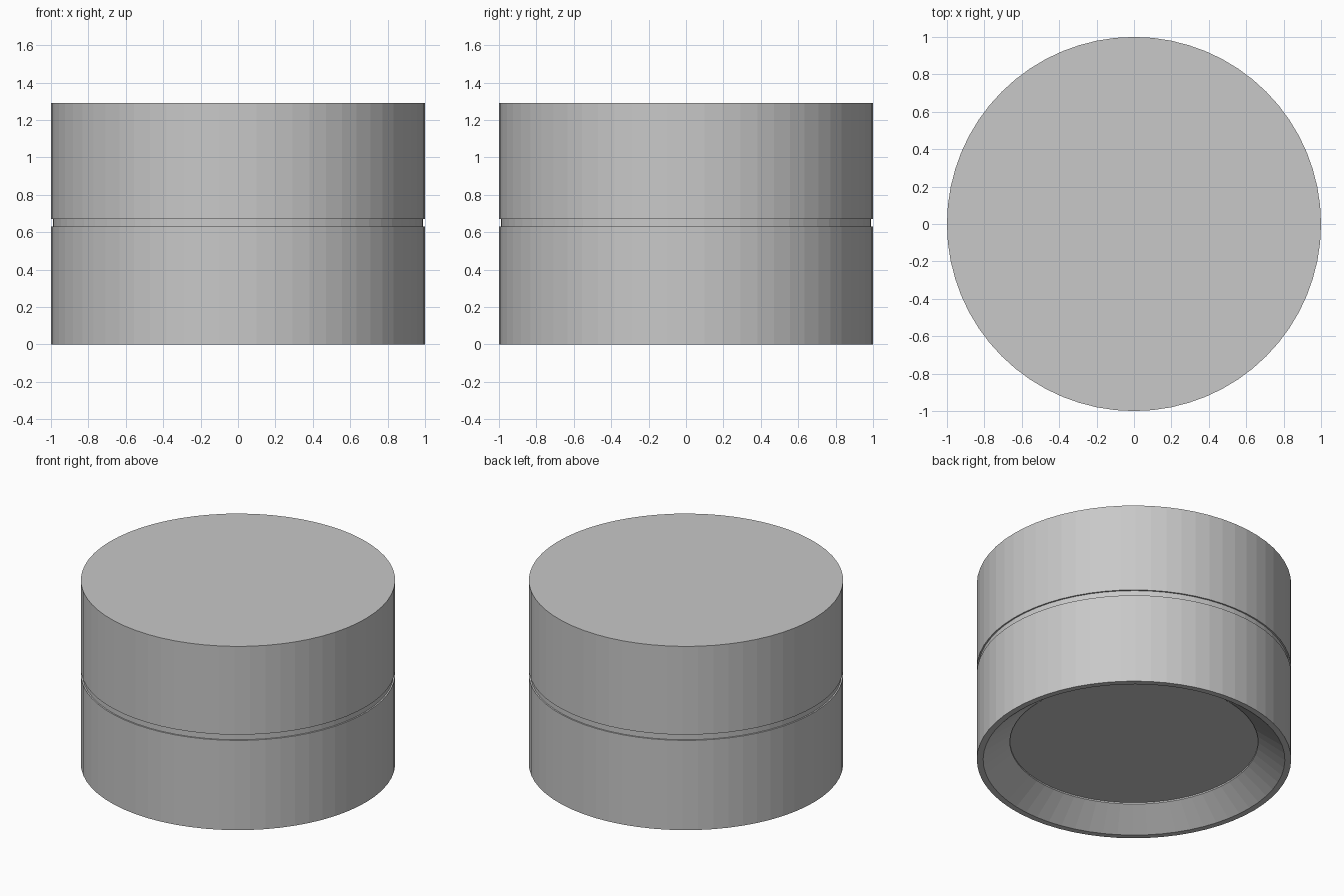
import bpy
import bmesh
from math import cos, sin, tau

SEGMENTS = 64

cube = bpy.data.objects.get("Cube")
if cube:
    bpy.data.objects.remove(cube, do_unlink=True)


def make_material(name, rgb):
    mat = bpy.data.materials.new(name)
    mat.use_nodes = True
    colour = (*rgb, 1.0)
    mat.diffuse_color = colour
    mat.node_tree.nodes["Principled BSDF"].inputs["Base Color"].default_value = colour
    return mat


def lathe(name, profile, mat):
    """Turn a (radius, height) profile round z and cap both ends."""
    bm = bmesh.new()
    rings = [[bm.verts.new((r * cos(tau * i / SEGMENTS), r * sin(tau * i / SEGMENTS), z))
              for i in range(SEGMENTS)] for r, z in profile]
    for low, high in zip(rings, rings[1:]):
        for i in range(SEGMENTS):
            j = (i + 1) % SEGMENTS
            bm.faces.new((low[i], low[j], high[j], high[i]))
    bm.faces.new(rings[0])
    bm.faces.new(rings[-1])
    bmesh.ops.recalc_face_normals(bm, faces=bm.faces)
    mesh = bpy.data.meshes.new(name)
    bm.to_mesh(mesh)
    bm.free()
    mesh.materials.append(mat)
    obj = bpy.data.objects.new(name, mesh)
    bpy.context.collection.objects.link(obj)
    return obj


grey = make_material("light grey", (0.58, 0.58, 0.58))

# Body: recessed floor, sloping recess wall, foot rim, side groove, flat top
lathe("grooved_drum", [
    (0.79, 0.14), (0.79, 0.13), (0.96, 0.0),
    (1.0, 0.0), (1.0, 0.63),
    (0.99, 0.63), (0.99, 0.67),
    (1.0, 0.67), (1.0, 1.29),
], grey)
